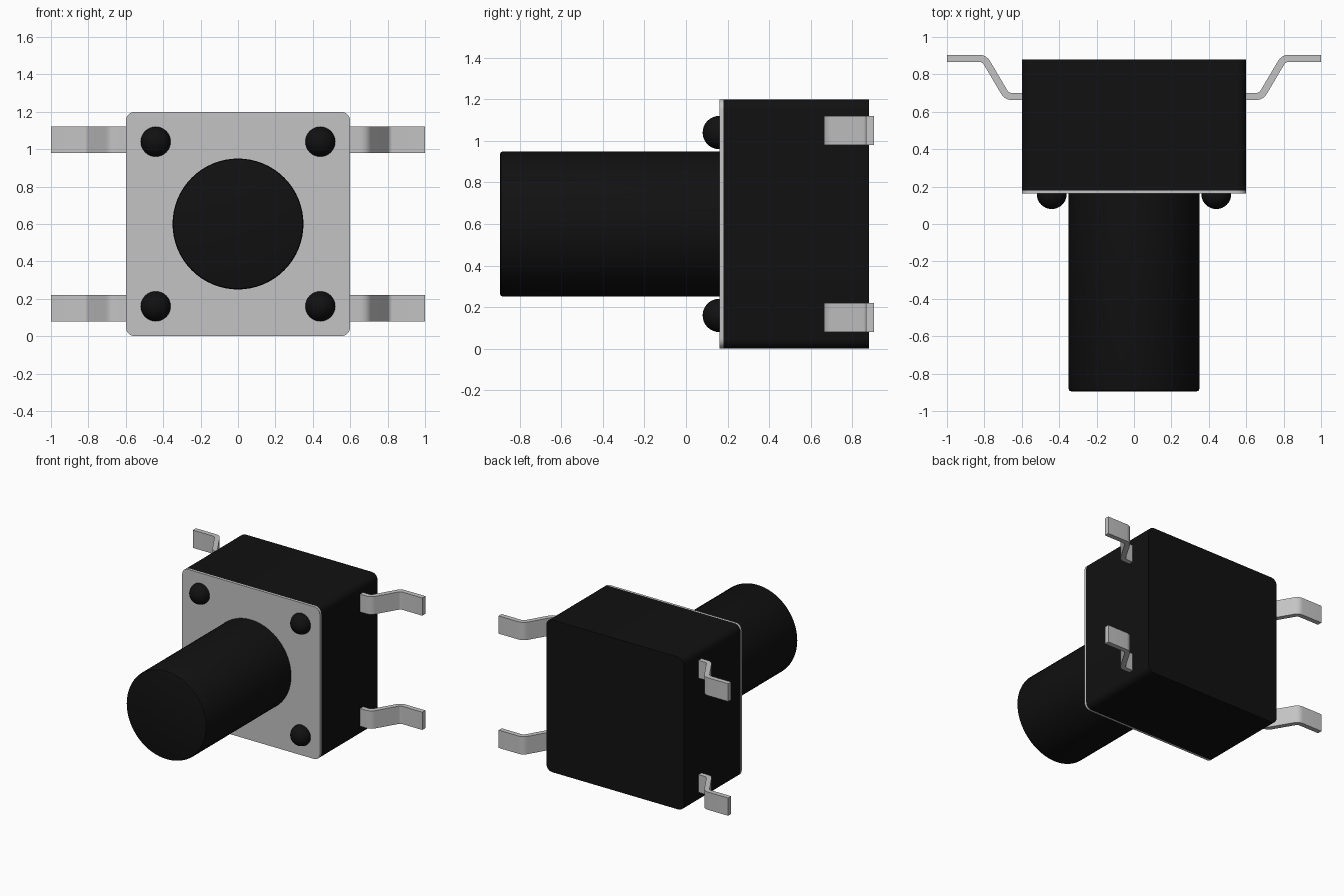
import bpy, bmesh, math
from mathutils import Vector, Matrix

cube = bpy.data.objects.get("Cube")
if cube:
    bpy.data.objects.remove(cube, do_unlink=True)


def material(name, rgb, metallic=0.0):
    m = bpy.data.materials.new(name)
    m.use_nodes = True
    m.diffuse_color = (*rgb, 1)
    m.node_tree.nodes["Principled BSDF"].inputs["Base Color"].default_value = (*rgb, 1)
    return m


BLACK = material("black plastic", (0.0055, 0.0055, 0.0055))
METAL = material("grey metal", (0.55, 0.55, 0.55))


def finish(name, bm, mat, smooth=True):
    bmesh.ops.recalc_face_normals(bm, faces=bm.faces[:])
    mesh = bpy.data.meshes.new(name)
    bm.to_mesh(mesh)
    bm.free()
    mesh.materials.append(mat)
    obj = bpy.data.objects.new(name, mesh)
    bpy.context.collection.objects.link(obj)
    if smooth:
        bpy.ops.object.select_all(action='DESELECT')
        obj.select_set(True)
        bpy.context.view_layer.objects.active = obj
        bpy.ops.object.shade_smooth_by_angle(angle=math.radians(35))
    return obj


def prism(name, outline, offset, mat):
    """Extrude a closed outline of 3D points along an offset."""
    bm = bmesh.new()
    face = bm.faces.new([bm.verts.new(p) for p in outline])
    geom = bmesh.ops.extrude_face_region(bm, geom=[face])["geom"]
    verts = [g for g in geom if isinstance(g, bmesh.types.BMVert)]
    bmesh.ops.translate(bm, verts=verts, vec=offset)
    # extruding keeps the starting face, so both ends are closed
    return finish(name, bm, mat)


def rounded_square(half, radius, y, cz, steps=6):
    pts = []
    for k, (sx, sz) in enumerate([(1, 1), (-1, 1), (-1, -1), (1, -1)]):
        for i in range(steps + 1):
            a = math.radians(90 * (k + i / steps))
            pts.append((sx * (half - radius) + radius * math.cos(a), y,
                        cz + sz * (half - radius) + radius * math.sin(a)))
    return pts


def fillet(path, radius, steps=5):
    """Replace inner corners of a 2D path with arcs."""
    out = [path[0]]
    for a, b, c in zip(path, path[1:], path[2:]):
        u, v = (b - a).normalized(), (c - b).normalized()
        turn = u.angle_signed(v)  # clockwise positive
        t = radius * math.tan(abs(turn) / 2)
        n = Vector((-u.y, u.x)) * (-1 if turn > 0 else 1)
        centre = b - u * t + n * radius
        for i in range(steps + 1):
            out.append(centre + Matrix.Rotation(-turn * i / steps, 2) @ (-n * radius))
    return out + [path[-1]]


def leg(name, side, z):
    """Bent flat terminal, 0.04 thick and 0.14 tall."""
    path = fillet([Vector(p) for p in
                   ((0.57, 0.682), (0.68, 0.682), (0.80, 0.885), (1.0, 0.885))], 0.045)
    near, far = [], []
    for i, p in enumerate(path):
        d = (path[min(i + 1, len(path) - 1)] - path[max(i - 1, 0)]).normalized()
        n = Vector((-d.y, d.x)) * 0.019
        near.append(p - n)
        far.append(p + n)
    outline = [(side * p.x, p.y, z - 0.07) for p in near + far[::-1]]
    return prism(name, outline, (0, 0, 0.14), METAL)


# Housing and front cover plate
prism("housing", rounded_square(0.6, 0.05, 0.18, 0.6), (0, 0.7, 0), BLACK)
prism("cover_plate", rounded_square(0.6, 0.05, 0.162, 0.6), (0, 0.018, 0), METAL)

# Button shaft: lathed profile (radius, y) with a softened front rim
bm = bmesh.new()
SEG = 64
rings = []
for r, y in ((0.35, 0.17), (0.35, -0.880), (0.346, -0.891), (0.335, -0.895)):
    rings.append([bm.verts.new((r * math.cos(2 * math.pi * i / SEG), y,
                                0.6 + r * math.sin(2 * math.pi * i / SEG)))
                  for i in range(SEG)])
for a, b in zip(rings, rings[1:]):
    for i in range(SEG):
        j = (i + 1) % SEG
        bm.faces.new((a[i], a[j], b[j], b[i]))
bm.faces.new(rings[0])
bm.faces.new(rings[-1])
finish("button", bm, BLACK)

# Corner rivets and terminals
for sx, side in ((1, "left"), (-1, "right")):
    for z, level in ((0.16, "lower"), (1.04, "upper")):
        bm = bmesh.new()
        bmesh.ops.create_uvsphere(bm, u_segments=32, v_segments=16, radius=0.08,
                                  matrix=Matrix.Translation((sx * 0.44, 0.16, z)))
        finish(f"{side}_{level}_rivet", bm, BLACK)
        leg(f"{side}_{level}_leg", sx, 0.15 if level == "lower" else 1.05)
